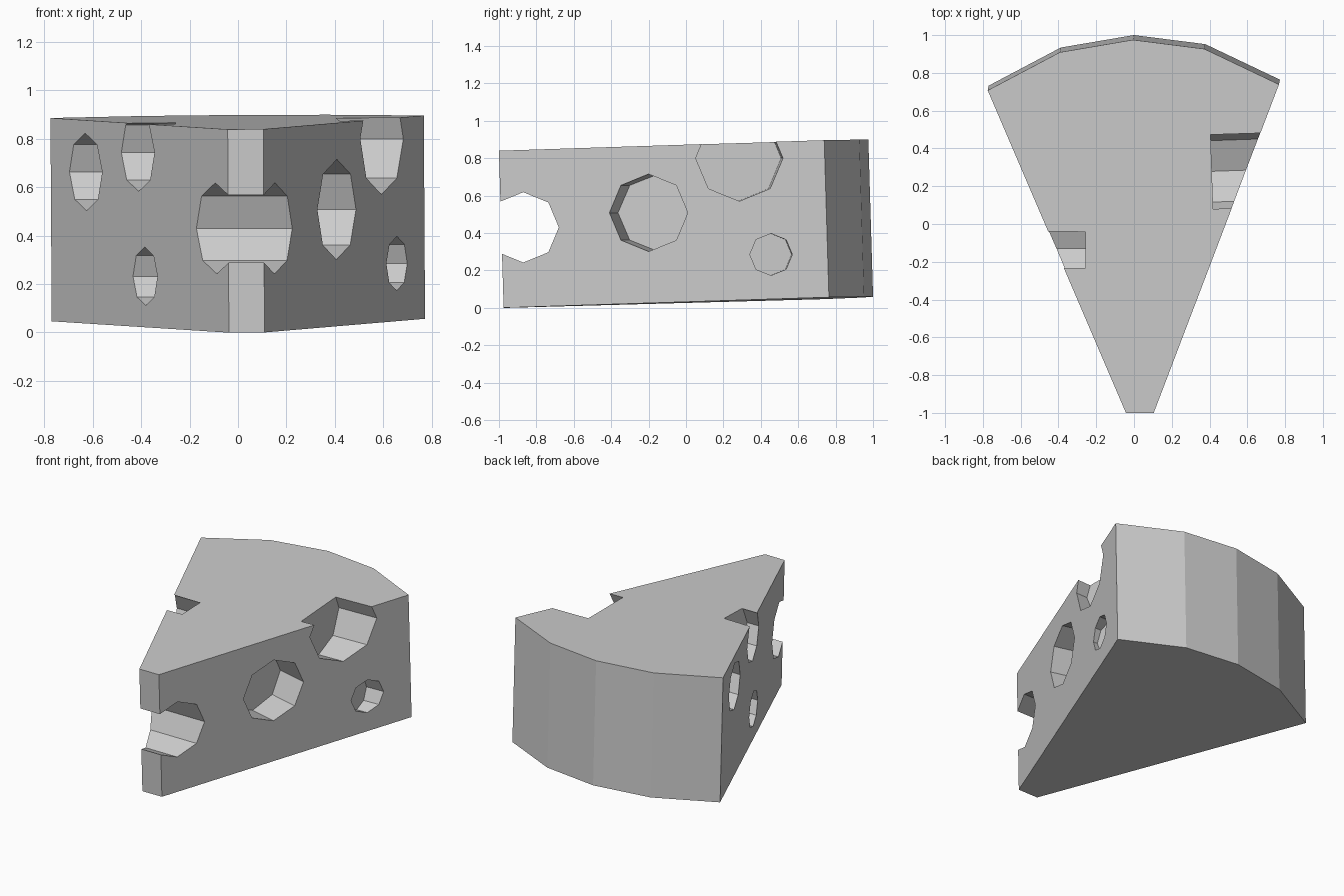
import bpy, bmesh
from math import radians
from mathutils import Matrix, Vector

cube = bpy.data.objects.get("Cube")
if cube:
    bpy.data.objects.remove(cube, do_unlink=True)

# Single pale grey material
grey = bpy.data.materials.new("pale_grey")
grey.use_nodes = True
color = (0.604, 0.604, 0.604, 1)
grey.diffuse_color = color
grey.node_tree.nodes["Principled BSDF"].inputs["Base Color"].default_value = color


def add_object(name, bm):
    bmesh.ops.recalc_face_normals(bm, faces=bm.faces)
    mesh = bpy.data.meshes.new(name)
    bm.to_mesh(mesh)
    bm.free()
    mesh.materials.append(grey)
    obj = bpy.data.objects.new(name, mesh)
    bpy.context.collection.objects.link(obj)
    return obj


# Wedge: blunt tip at the front, faceted arc at the back, tilted slightly
outline = [(-0.04, -0.988), (0.107, -0.988), (0.77, 0.752), (0.375, 0.94),
           (-0.003, 0.988), (-0.39, 0.922), (-0.772, 0.72)]
HALF = 0.42
bm = bmesh.new()
base = bm.faces.new([bm.verts.new((x, y, -HALF)) for x, y in outline])
top = bmesh.ops.extrude_face_region(bm, geom=[base])["geom"]
bmesh.ops.translate(bm, vec=(0, 0, 2 * HALF),
                    verts=[g for g in top if isinstance(g, bmesh.types.BMVert)])
tilt = Matrix.Rotation(radians(1.72), 4, 'X') @ Matrix.Rotation(radians(-0.35), 4, 'Y')
bmesh.ops.transform(bm, matrix=Matrix.Translation((0, 0, 0.449)) @ tilt, verts=bm.verts)
wedge = add_object("cheese_wedge", bm)


def cut(center, axis_yaw, ry, rz, length):
    """Cut an eight-sided hole whose axis lies along x, turned by axis_yaw."""
    bm = bmesh.new()
    bmesh.ops.create_cone(bm, cap_ends=True, segments=8, radius1=1, radius2=1, depth=1)
    shape = (Matrix.Translation(center) @ Matrix.Rotation(radians(axis_yaw), 4, 'Z')
             @ Matrix.Diagonal((length, ry, rz, 1)) @ Matrix.Rotation(radians(90), 4, 'Y'))
    bmesh.ops.transform(bm, matrix=shape, verts=bm.verts)
    cutter = add_object("hole_cutter", bm)
    cutter.hide_render = True
    mod = wedge.modifiers.new("hole", 'BOOLEAN')
    mod.operation = 'DIFFERENCE'
    mod.solver = 'EXACT'
    mod.object = cutter
    bpy.context.view_layer.objects.active = wedge
    bpy.ops.object.modifier_apply(modifier=mod.name)
    bpy.data.objects.remove(cutter, do_unlink=True)


def side_hole(side, y, z, ry, rz, depth, yaw=0):
    """Blind hole whose mouth is centred on the left (+1) or right (-1) face."""
    x = 0.107 + 0.381 * (y + 0.988) if side > 0 else -0.04 - 0.429 * (y + 0.988)
    outward = Matrix.Rotation(radians(yaw), 3, 'Z') @ Vector((side, 0, 0))
    reach = 0.5
    cut(Vector((x, y, z)) + outward * (reach - depth) / 2, yaw, ry, rz, reach + depth)


# Notch running right through the tip
cut((0, -0.87, 0.43), 0, 0.19, 0.188, 2)

# Holes in the left face
side_hole(1, -0.2, 0.508, 0.223, 0.207, 0.2, -15)
side_hole(1, 0.285, 0.8, 0.23, 0.23, 0.18, 2)
side_hole(1, 0.455, 0.285, 0.112, 0.112, 0.08, 2)

# Holes in the right face
side_hole(-1, 0.376, 0.663, 0.158, 0.16, 0.17)
side_hole(-1, -0.13, 0.743, 0.16, 0.16, 0.15)
side_hole(-1, -0.178, 0.232, 0.118, 0.121, 0.13)
